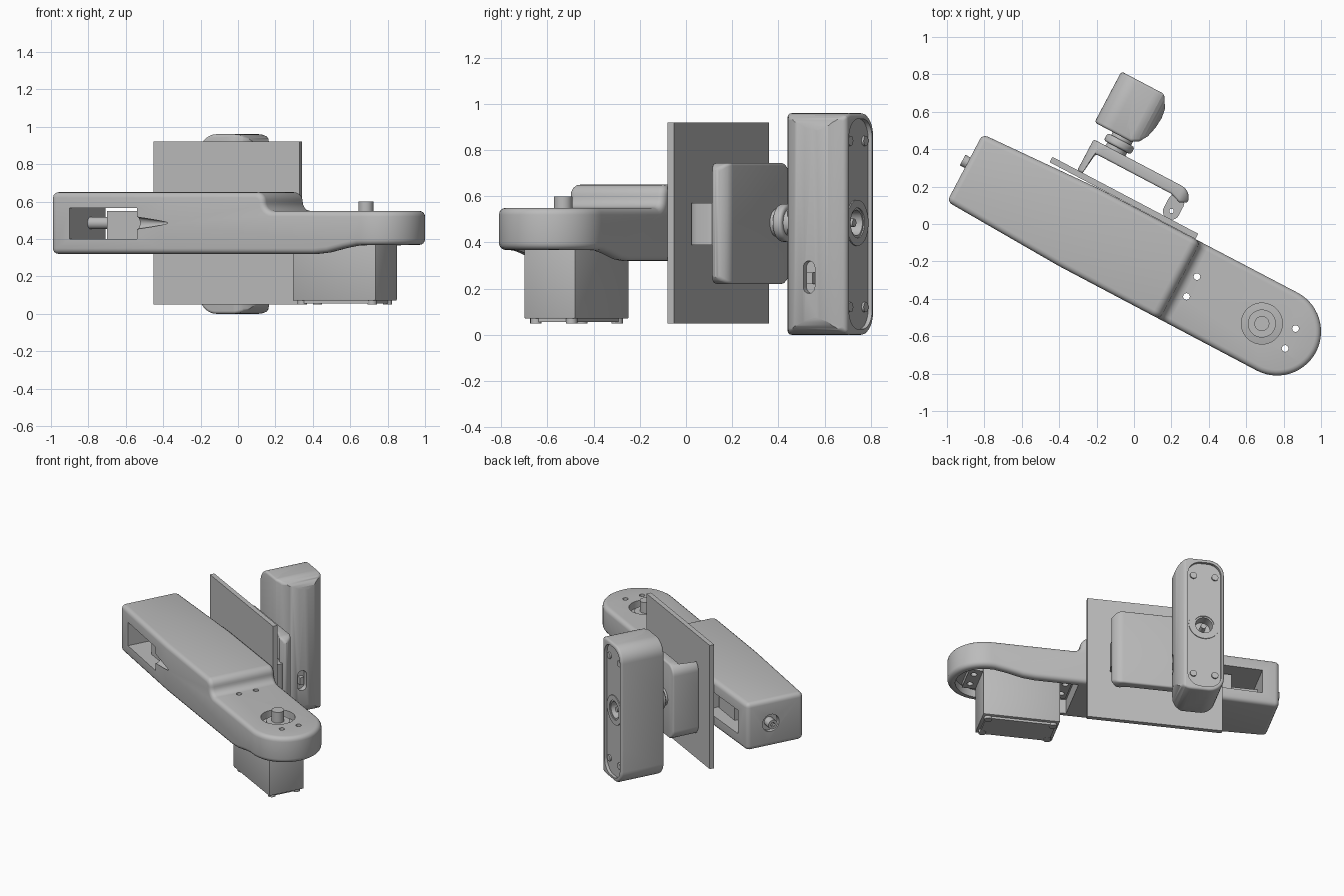
import bpy, bmesh, math
from mathutils import Matrix

cube = bpy.data.objects.get("Cube")
if cube:
    bpy.data.objects.remove(cube, do_unlink=True)

grey = bpy.data.materials.new("plain_grey")
grey.use_nodes = True
COLOUR = (0.5, 0.5, 0.5, 1)
grey.diffuse_color = COLOUR
grey.node_tree.nodes["Principled BSDF"].inputs["Base Color"].default_value = COLOUR

TURN = math.radians(-27.8)   # the whole assembly is turned about z
parts = []


def arc(cx, cy, r, a0, a1, n):
    return [(cx + r * math.cos(math.radians(a0 + (a1 - a0) * i / n)),
             cy + r * math.sin(math.radians(a0 + (a1 - a0) * i / n))) for i in range(n + 1)]


def rrect(a0, a1, b0, b1, r, n=8):
    """Rounded rectangle outline."""
    return (arc(a1 - r, b1 - r, r, 0, 90, n) + arc(a0 + r, b1 - r, r, 90, 180, n)
            + arc(a0 + r, b0 + r, r, 180, 270, n) + arc(a1 - r, b0 + r, r, 270, 360, n))


def rect(a0, a1, b0, b1):
    return [(a0, b0), (a1, b0), (a1, b1), (a0, b1)]


def circle(a, b, r, n=32):
    return arc(a, b, r, 0, 360, n)[:-1]


def prism(name, pts, lo, hi, axis="z", keep=True):
    """Extrude an outline along x, y or z."""
    place = {"z": lambda a, b, h: (a, b, h), "y": lambda a, b, h: (a, h, b),
             "x": lambda a, b, h: (h, a, b)}[axis]
    bm = bmesh.new()
    face = bm.faces.new([bm.verts.new(place(a, b, lo)) for a, b in pts])
    new = bmesh.ops.extrude_face_region(bm, geom=[face])["geom"]
    top = [v for v in new if isinstance(v, bmesh.types.BMVert)]
    bmesh.ops.translate(bm, verts=top, vec=place(0, 0, hi - lo))
    bmesh.ops.remove_doubles(bm, verts=bm.verts, dist=1e-5)
    bmesh.ops.recalc_face_normals(bm, faces=bm.faces)
    me = bpy.data.meshes.new(name)
    bm.to_mesh(me)
    bm.free()
    me.materials.append(grey)
    ob = bpy.data.objects.new(name, me)
    bpy.context.collection.objects.link(ob)
    if keep:
        parts.append(ob)
    return ob


def bake(ob):
    bpy.context.view_layer.update()
    me = bpy.data.meshes.new_from_object(ob.evaluated_get(bpy.context.evaluated_depsgraph_get()))
    ob.modifiers.clear()
    ob.data = me


def boolean(ob, other, op="DIFFERENCE"):
    m = ob.modifiers.new("cut", "BOOLEAN")
    m.operation, m.object, m.solver = op, other, "EXACT"
    bake(ob)
    bpy.data.objects.remove(other, do_unlink=True)


def cut(ob, pts, lo, hi, axis="z"):
    boolean(ob, prism("cutter", pts, lo, hi, axis, keep=False))


def bevel(ob, width, segments=4, angle=50):
    m = ob.modifiers.new("round", "BEVEL")
    m.width, m.segments, m.use_clamp_overlap = width, segments, False
    m.limit_method, m.angle_limit = "ANGLE", math.radians(angle)
    bake(ob)


MID = -0.152      # centre line of the arm
MIDZ = 0.485      # height of slot, screw and joint

# Arm: side profile crossed with plan outline
side = ([(-0.94, 0.32), (0.66, 0.32), (0.74, 0.328), (0.84, 0.352), (0.92, 0.366), (1.3, 0.37), (1.3, 0.55)]
        + arc(0.41, 0.6, 0.05, 270, 180, 6) + arc(0.31, 0.6, 0.05, 0, 90, 6) + [(-0.94, 0.65)])
plan = ([(-0.94, -0.36), (-0.25, -0.386)] + arc(0.945, MID, 0.235, -90, 90, 28)
        + [(-0.25, 0.08), (-0.94, 0.047)])
arm = prism("arm_housing", side, -0.6, 0.4, "y")
boolean(arm, prism("plan", plan, 0, 1, keep=False), "INTERSECT")
bevel(arm, 0.03)

# Underside recess, shaft well, bolt holes, slot and adjuster well
recess = [(0.37, MID - 0.185)] + arc(0.945, MID, 0.185, -90, 90, 24) + [(0.37, MID + 0.185)]
cut(arm, recess, 0.2, 0.42)
cut(arm, circle(0.853, MID, 0.11), 0.48, 0.7)
bolts = [(u, MID + s * 0.06) for u in (0.429, 1.025) for s in (-1, 1)]
for u, v in bolts:
    cut(arm, circle(u, v, 0.018, 16), 0.2, 0.8)
cut(arm, rect(-0.827, -0.41, 0.4, 0.565), -0.6, 0.3, "y")
cut(arm, circle(-0.125, MIDZ, 0.06), -1.1, -0.91, "x")

# Tapering belt groove at the end of the slot
bpy.ops.mesh.primitive_cone_add(vertices=24, radius1=0.035, radius2=0.004, depth=0.24,
                                location=(-0.31, -0.378, MIDZ), rotation=(0, math.pi / 2, 0))
boolean(arm, bpy.context.object)

# Adjuster screw and sliding block inside the slot
prism("adjuster_screw", circle(-0.125, MIDZ, 0.032, 24), -0.97, -0.62, "x")
cut(parts[-1], circle(-0.125, MIDZ, 0.016, 6), -1, -0.95, "x")
prism("sliding_block", rect(-0.64, -0.42, 0.4, 0.55), -0.29, -0.02, "y")

# Motor with mounting tabs, output ring and shaft
motor = prism("motor_body", rect(0.476, 0.977, -0.278, -0.028), 0.07, 0.5)
bevel(motor, 0.006, 2)
prism("motor_cap", rect(0.5, 0.953, -0.256, -0.05), 0.055, 0.08)
for u in (0.515, 0.938):
    for v in (-0.24, -0.066):
        prism("cap_screw", circle(u, v, 0.025, 16), 0.05, 0.075)
tabs = prism("motor_tabs", rect(0.39, 1.065, -0.27, -0.036), 0.388, 0.42)
for u, v in bolts:
    cut(tabs, circle(u, v, 0.02, 16), 0.2, 0.8)
prism("output_ring", circle(0.853, MID, 0.075), 0.47, 0.525)
prism("output_shaft", circle(0.853, MID, 0.04), 0.5, 0.6)

# Back plate
prism("back_plate", rect(-0.553, 0.328, 0.05, 0.92), 0.082, 0.114, "y")

# Hinged bracket: bent profile crossed with a rounded rectangle
bent = ([(-0.402, 0.112), (-0.37, 0.112), (-0.355, 0.236), (0.1, 0.236), (0.16, 0.215)]
        + arc(0.13, 0.23, 0.07, -10, 90, 8)[1:] + [(-0.402, 0.3)])
bracket = prism("bracket", bent, 0.1, 0.9)
boolean(bracket, prism("outline", rrect(-0.402, 0.21, 0.22, 0.745, 0.07), 0, 0.5, "y", keep=False), "INTERSECT")
bevel(bracket, 0.012, 3)
lug = prism("hinge_lug", rrect(0.1, 0.19, 0.108, 0.25, 0.045), 0.39, 0.57)
cut(lug, circle(0.145, 0.155, 0.012, 16), 0, 1)

# Joint between bracket and pod
prism("joint_collar", circle(-0.27, MIDZ, 0.06), 0.29, 0.4, "y")
disc = prism("joint_disc", circle(-0.27, MIDZ, 0.082), 0.32, 0.365, "y")
bevel(disc, 0.014, 4)

# Pod: bulged profile crossed with a rounded rectangle
bulge = [(-0.44, 0.382), (-0.22, 0.382), (-0.18, 0.405), (-0.153, 0.45), (-0.138, 0.51),
         (-0.133, 0.57), (-0.14, 0.62), (-0.18, 0.69), (-0.44, 0.69)]
pod = prism("pod_shell", bulge, 0, 0.96)
boolean(pod, prism("outline", rrect(-0.44, -0.13, 0, 0.96, 0.1, 10), 0.2, 0.8, "y", keep=False), "INTERSECT")
bevel(pod, 0.015, 3, 60)

# Recessed rear panel, side switch, round opening
PU = -0.312
cut(pod, rrect(-0.42, -0.204, 0.025, 0.935, 0.085, 10), 0.67, 0.8, "y")
cut(pod, rrect(0.5, 0.56, 0.18, 0.32, 0.029), -0.17, 0, "x")
prism("switch", rect(0.515, 0.545, 0.22, 0.27), -0.18, -0.14, "x")
cut(pod, circle(PU, MIDZ, 0.055), 0.6, 0.8, "y")
rim = prism("opening_rim", circle(PU, MIDZ, 0.1, 40), 0.66, 0.676, "y")
cut(rim, circle(PU, MIDZ, 0.065, 40), 0.5, 0.8, "y")
prism("opening_core", circle(PU, MIDZ, 0.018, 20), 0.59, 0.66, "y")
for u in (PU - 0.07, PU + 0.07):
    for z in (0.12, 0.84):
        prism("panel_screw", circle(u, z, 0.022, 16), 0.66, 0.68, "y")

# Turn everything and shade
bpy.ops.object.select_all(action="DESELECT")
for ob in parts:
    ob.data.transform(Matrix.Rotation(TURN, 4, "Z"))
    ob.select_set(True)
bpy.context.view_layer.objects.active = parts[0]
bpy.ops.object.shade_smooth_by_angle(angle=math.radians(35))
